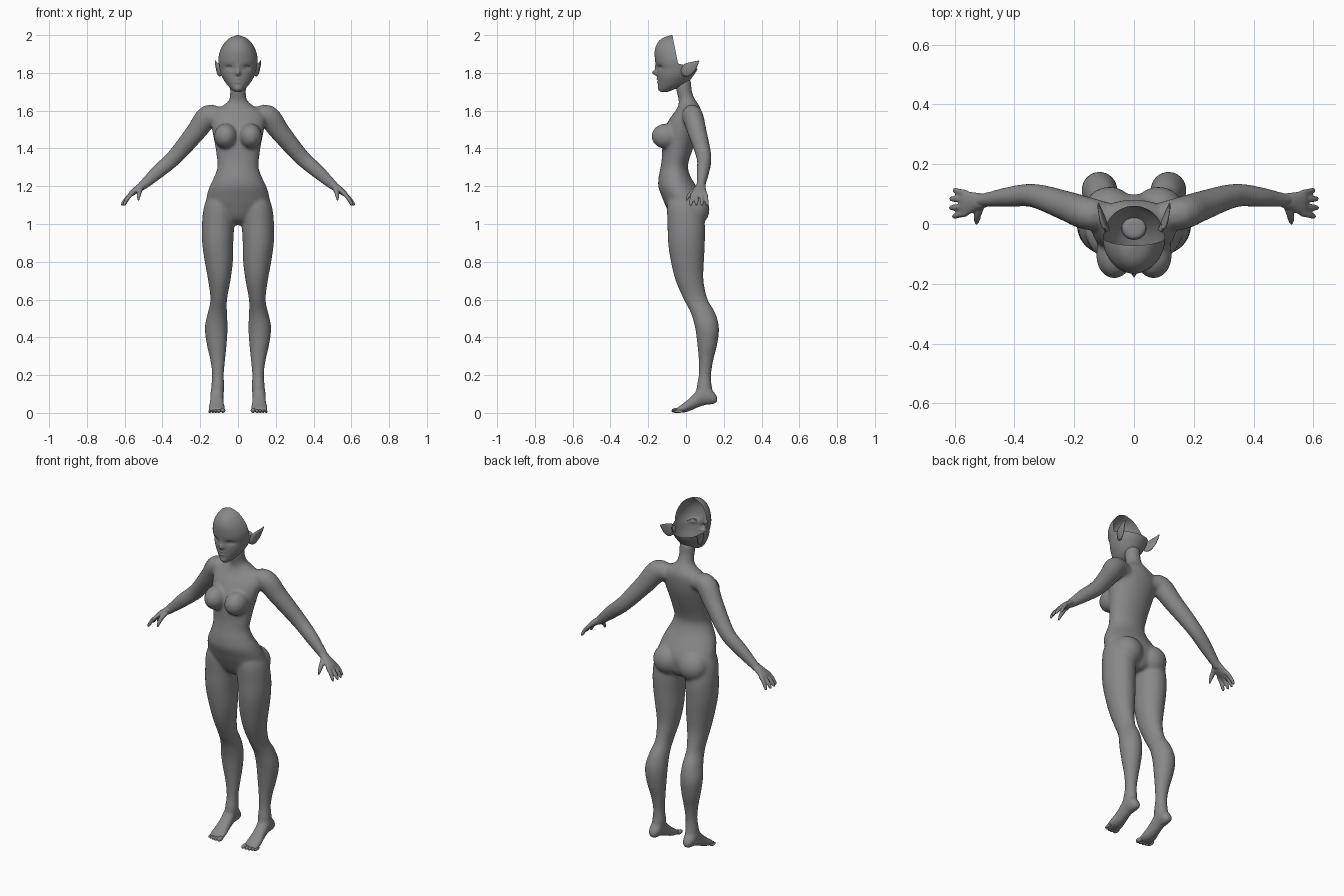
import bpy, bmesh, math
from mathutils import Vector

skin = bpy.data.materials.new("grey_skin")
skin.diffuse_color = (0.25, 0.25, 0.25, 1)


def smooth_rows(rows, steps=4):
    """Catmull-Rom interpolation between profile rows."""
    out = []
    for i in range(len(rows) - 1):
        a, b, c, d = rows[max(i - 1, 0)], rows[i], rows[i + 1], rows[min(i + 2, len(rows) - 1)]
        for k in range(steps):
            t = k / steps
            out.append([0.5 * (2 * q + (r - p) * t + (2 * p - 5 * q + 4 * r - s) * t * t
                               + (3 * q - p - 3 * r + s) * t ** 3) for p, q, r, s in zip(a, b, c, d)])
    return out + [list(rows[-1])]


def skin_rings(bm, rings, side=1):
    loops = [[bm.verts.new((p[0] * side, p[1], p[2])) for p in r] for r in rings]
    n = len(loops[0])
    faces = [bm.faces.new((a[i], a[(i + 1) % n], b[(i + 1) % n], b[i]))
             for a, b in zip(loops, loops[1:]) for i in range(n)]
    faces += [bm.faces.new(loops[0]), bm.faces.new(loops[-1])]
    bmesh.ops.recalc_face_normals(bm, faces=faces)


def ellipse(c, u, v, n):
    return [c + u * math.cos(2 * math.pi * i / n) + v * math.sin(2 * math.pi * i / n) for i in range(n)]


def column(bm, rows, side=1, n=32, steps=4):
    """Upright loft; rows are z, x min, x max, y front, y back."""
    skin_rings(bm, [ellipse(Vector(((a + b) / 2, (f + k) / 2, z)), Vector(((b - a) / 2, 0, 0)),
                            Vector((0, (k - f) / 2, 0)), n)
                    for z, a, b, f, k in smooth_rows(rows, steps)], side)


def tube(bm, rows, side=1, n=16, ref=(0, 1, 0)):
    """Loft along a path; rows are x, y, z, thickness radius, width radius."""
    rows = smooth_rows(rows)
    pts = [Vector(r[:3]) for r in rows]
    rings = []
    for i, r in enumerate(rows):
        t = (pts[min(i + 1, len(pts) - 1)] - pts[max(i - 1, 0)]).normalized()
        u = t.cross(Vector(ref)).normalized()
        rings.append(ellipse(pts[i], u * r[3], u.cross(t) * r[4], n))
    skin_rings(bm, rings, side)


def ball(bm, c, r, side=1):
    vs = bmesh.ops.create_uvsphere(bm, u_segments=24, v_segments=16, radius=1)["verts"]
    for v in vs:
        v.co = Vector(((c[0] + v.co.x * r[0]) * side, c[1] + v.co.y * r[1], c[2] + v.co.z * r[2]))


def finish(name, bm, voxel=0, relax=0):
    me = bpy.data.meshes.new(name)
    bm.to_mesh(me)
    bm.free()
    me.materials.append(skin)
    me.shade_smooth()
    ob = bpy.data.objects.new(name, me)
    bpy.context.collection.objects.link(ob)
    if voxel:
        m = ob.modifiers.new("fuse", 'REMESH')
        m.mode, m.voxel_size, m.use_smooth_shade = 'VOXEL', voxel, True
        m = ob.modifiers.new("relax", 'SMOOTH')
        m.factor, m.iterations = 0.5, relax
    return ob


# Body: torso and neck, breasts, buttocks, legs, feet and arms fused together
body = bmesh.new()
torso = [(.995, .03, -.03, .06), (1.03, .10, -.075, .09), (1.1, .165, -.11, .1), (1.15, .165, -.13, .085),
         (1.2, .15, -.147, .055), (1.25, .126, -.145, .025), (1.3, .109, -.135, .01), (1.35, .112, -.128, .02),
         (1.42, .122, -.125, .045), (1.5, .138, -.115, .07), (1.56, .145, -.085, .08), (1.6, .125, -.055, .08),
         (1.63, .075, -.04, .068), (1.66, .046, -.04, .048), (1.7, .042, -.05, .032), (1.74, .043, -.055, .028),
         (1.765, .04, -.05, .025)]
column(body, [(z, -w, w, f, b) for z, w, f, b in torso])
leg = [(1.17, .05, .14, -.08, .05), (1.1, .022, .178, -.1, .08), (1.0, .02, .191, -.098, .1),
       (.9, .025, .19, -.095, .1), (.8, .027, .176, -.08, .095), (.7, .04, .158, -.055, .093),
       (.6, .058, .146, -.012, .115), (.53, .058, .16, .025, .155), (.45, .055, .176, .048, .175),
       (.36, .06, .165, .06, .165), (.28, .068, .147, .067, .145), (.2, .075, .137, .067, .133),
       (.13, .072, .143, .055, .138), (.08, .08, .14, .06, .14)]
foot = [(.166, .111, .016, .055, .085), (.14, .111, .032, .045, .12), (.09, .112, .035, .038, .15),
        (.04, .112, .037, .018, .1), (0, .113, .043, .003, .062), (-.035, .113, .045, 0, .036),
        (-.055, .113, .042, .002, .022)]
arm = [(.08, .025, 1.565, .04, .045), (.155, .035, 1.572, .06, .055), (.225, .06, 1.485, .053, .05),
       (.335, .095, 1.355, .043, .04), (.42, .09, 1.28, .038, .034), (.5, .08, 1.208, .026, .024),
       (.53, .076, 1.185, .02, .026)]
for s in (1, -1):
    column(body, leg, s)
    tube(body, arm, s, 24)
    ball(body, (.066, -.105, 1.465), (.061, .078, .067), s)
    ball(body, (.082, .045, 1.075), (.085, .08, .085), s)
    skin_rings(body, [ellipse(Vector((x, y, (lo + hi) / 2)), Vector((w, 0, 0)), Vector((0, 0, (hi - lo) / 2)), 20)
                      for y, x, w, lo, hi in smooth_rows(foot)], s)
finish("body", body, .008, 10)

# Hands: flat palm, four bent fingers and a thumb
for s, label in ((1, "left"), (-1, "right")):
    hand = bmesh.new()
    tube(hand, [(.49, .08, 1.215, .02, .022), (.53, .075, 1.187, .019, .031), (.565, .07, 1.16, .014, .042),
                (.58, .07, 1.147, .007, .034)], s)
    for y, tip, reach in ((.036, .026, -.006), (.059, .054, .004), (.082, .084, .003), (.103, .112, -.008)):
        tube(hand, [(.56, y, 1.162, .011, .011), (.586 + reach / 2, (y + tip) / 2, 1.138, .0105, .0105),
                    (.607 + reach, tip, 1.107, .009, .009), (.611 + reach, tip, 1.095, .003, .003)], s, 12)
    tube(hand, [(.51, .07, 1.195, .014, .014), (.522, .035, 1.17, .013, .013), (.526, .012, 1.145, .01, .01),
                (.527, .0, 1.122, .004, .004)], s, 12)
    finish(label + "_hand", hand, .005, 3)

    # Toes
    toes = bmesh.new()
    for x, y, r in ((.08, -.052, .013), (.101, -.052, .0095), (.118, -.049, .009), (.134, -.044, .0085),
                    (.149, -.038, .008)):
        ball(toes, (x, y, r), (r, .024, r), s)
    finish(label + "_toes", toes)

    # Pointed ear
    ear = bmesh.new()
    tube(ear, [(.088, -.022, 1.808, .02, .008), (.1, .0, 1.813, .034, .011), (.11, .03, 1.832, .028, .008),
               (.117, .055, 1.852, .012, .005), (.119, .07, 1.864, .002, .002)], s, ref=(1, 0, 0))
    finish(label + "_ear", ear)

# Head: open shell with a sculpted face, no rear cranium
skull = [(1.698, .014, -.132, -.1), (1.712, .034, -.142, -.06), (1.74, .06, -.148, -.0), (1.78, .085, -.151, .035),
         (1.82, .097, -.154, .06), (1.87, .104, -.164, .07), (1.92, .094, -.165, .07), (1.96, .071, -.15, .04),
         (1.985, .044, -.122, .0), (2.0, .004, -.078, -.07)]
# face features: x, z, x spread, z spread, push towards the front
features = [(0, 1.8, .011, .014, .026), (0, 1.825, .009, .02, .008), (.048, 1.828, .022, .012, -.011),
            (-.048, 1.828, .022, .012, -.011), (0, 1.766, .018, .005, .007), (0, 1.751, .016, .005, .006),
            (0, 1.758, .022, .003, -.004), (0, 1.715, .018, .012, .006)]


def cut(bm, point, normal):
    bmesh.ops.bisect_plane(bm, geom=bm.verts[:] + bm.edges[:] + bm.faces[:], plane_co=point,
                           plane_no=normal, clear_outer=True)


for name in ("face_shell", "nape_shell"):
    head = bmesh.new()
    column(head, [(z, -w, w, f, b) for z, w, f, b in skull], n=72, steps=6)
    for v in head.verts:
        if v.co.y < -.06:
            x, z = v.co.x, v.co.z
            v.co.y -= sum(p * math.exp(-((x - a) / sx) ** 2 - ((z - b) / sz) ** 2) for a, b, sx, sz, p in features)
    slope = Vector((0, .15, .03))
    if name == "face_shell":
        cut(head, (0, -.042, 1.85), slope)
    else:
        cut(head, (0, -.042, 1.85), -slope)
        cut(head, (0, -.042, 1.85), Vector((0, .03, .11)))
    finish(name, head)

# Eyelid ridges as slim arcs over each eye
lids = bmesh.new()
for s in (1, -1):
    tube(lids, [(.026, -.143, 1.826, .001, .001), (.038, -.142, 1.837, .0025, .003), (.055, -.134, 1.838, .0025, .003),
                (.073, -.113, 1.83, .001, .001)], s, 8)
finish("eyelids", lids)
